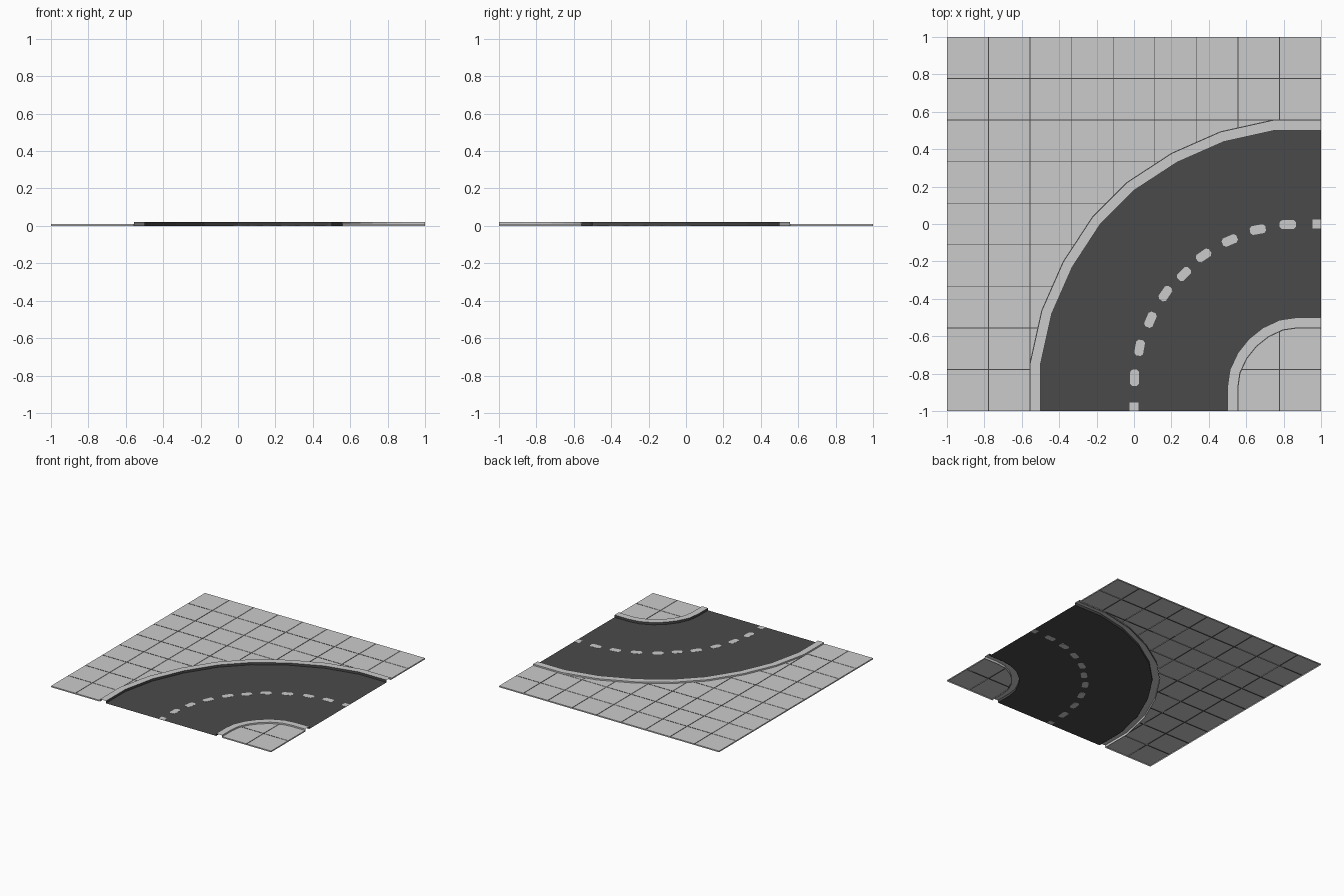
import bpy, bmesh, math
from mathutils import Vector

if "Cube" in bpy.data.objects:
    bpy.data.objects.remove(bpy.data.objects["Cube"])


def material(name, v):
    m = bpy.data.materials.new(name)
    m.diffuse_color = (v, v, v, 1)
    m.use_nodes = True
    m.node_tree.nodes["Principled BSDF"].inputs["Base Color"].default_value = m.diffuse_color
    return m


LIGHT = material("light concrete", 0.6)
DARK = material("dark asphalt", 0.068)


def finish(name, bm):
    me = bpy.data.meshes.new(name)
    bm.to_mesh(me)
    bm.free()
    me.materials.append(LIGHT)
    me.materials.append(DARK)
    ob = bpy.data.objects.new(name, me)
    bpy.context.collection.objects.link(ob)
    return ob


def mirrored(half):
    """Complete half a bend by reflecting it across the tile's diagonal."""
    pts = [Vector(p) for p in half]
    tail = [Vector((-p.y, -p.x)) for p in reversed(pts)]
    if (pts[-1] - tail[0]).length < 1e-5:
        tail = tail[1:]
    return pts + tail


def offset(path, d):
    """Mitred offset, positive to the left of travel."""
    out = []
    for i, p in enumerate(path):
        dirs = []
        if i > 0:
            dirs.append((p - path[i - 1]).normalized())
        if i < len(path) - 1:
            dirs.append((path[i + 1] - p).normalized())
        ns = [Vector((-t.y, t.x)) for t in dirs]
        n = sum(ns, Vector((0, 0))).normalized()
        out.append(p + n * (d / n.dot(ns[0])))
    return out


def strips(name, rails, mats):
    """Skin neighbouring rails; each rail is (path, height)."""
    bm = bmesh.new()
    rows = [[bm.verts.new((p.x, p.y, z)) for p in path] for path, z in rails]
    for a, b, m in zip(rows, rows[1:], mats):
        for i in range(len(a) - 1):
            f = bm.faces.new((a[i], a[i + 1], b[i + 1], b[i]))
            f.material_index = m
    bm.normal_update()
    if sum(f.normal.z for f in bm.faces) < 0:
        bmesh.ops.reverse_faces(bm, faces=bm.faces[:])
    return finish(name, bm)


def flat_polygon(bm, pts, z):
    f = bm.faces.new([bm.verts.new((p[0], p[1], z)) for p in pts])
    f.normal_update()
    if f.normal.z < 0:
        f.normal_flip()
    bmesh.ops.triangulate(bm, faces=[f])


outer = mirrored([(-.5, -1), (-.5, -.75), (-.44, -.48), (-.33, -.23), (-.18, 0)])
inner = mirrored([(.5, -1), (.5, -.87), (.513, -.78), (.555, -.69), (.615, -.615)])

# Road surface
bm = bmesh.new()
flat_polygon(bm, outer + inner[::-1], 0.001)
for f in bm.faces:
    f.material_index = 1
finish("road_surface", bm)

# Open-ended kerbs with dark road-side walls, and the thin joint behind them
KERB, JOINT = 0.055, 0.058
for label, path, s in (("outer", outer, 1), ("inner", inner, -1)):
    back = offset(path, s * KERB)
    strips(label + "_kerb", [(path, 0), (path, .02), (back, .02), (back, 0)], (1, 0, 0))
    strips(label + "_joint", [(back, .006), (offset(path, s * JOINT), .006)], (1,))


# Pavement sheets with a 9 x 9 grid of narrow grooves and a border skirt
STEP, HALF, TOP = 2 / 9, 0.002, 0.01


def pavement(name, pts):
    bm = bmesh.new()
    flat_polygon(bm, pts, TOP)
    for axis in (0, 1):
        for k in range(1, 9):
            for s in (-HALF, HALF):
                co, no = [0, 0, 0], [0, 0, 0]
                co[axis], no[axis] = -1 + k * STEP + s, 1
                bmesh.ops.bisect_plane(bm, geom=bm.verts[:] + bm.edges[:] + bm.faces[:],
                                       plane_co=co, plane_no=no, dist=1e-6)

    def in_groove(c):
        for v in (c.x, c.y):
            k = round((v + 1) / STEP)
            if 1 <= k <= 8 and abs(v + 1 - k * STEP) < HALF:
                return True
        return False

    grooves = [f for f in bm.faces if in_groove(f.calc_center_median())]
    for f in grooves:
        f.material_index = 1
    new = bmesh.ops.extrude_face_region(bm, geom=grooves)["geom"]
    bmesh.ops.translate(bm, vec=(0, 0, -0.004),
                        verts=[g for g in new if isinstance(g, bmesh.types.BMVert)])
    old = [f for f in grooves if f.is_valid and f not in new]
    if old:
        bmesh.ops.delete(bm, geom=old, context='FACES')
    # skirt along the tile border
    for a, b in zip(pts, pts[1:] + pts[:1]):
        if any(abs(a[i]) > .999 and abs(a[i] - b[i]) < 1e-4 for i in (0, 1)):
            bm.faces.new([bm.verts.new((p[0], p[1], z)) for p, z in
                          ((a, 0), (b, 0), (b, TOP), (a, TOP))])
    finish(name, bm)


pavement("outer_pavement", offset(outer, JOINT) +
         [Vector((1, 1)), Vector((-1, 1)), Vector((-1, -1))])
pavement("inner_pavement", (offset(inner, -JOINT) + [Vector((1, -1))])[::-1])

# Centre-line dashes: thin plates with clipped corners, visible from both sides
half_dashes = [(0, -.9775, 90, .045), (.003, -.822, 88, .088), (.03, -.662, 80, .085),
               (.088, -.512, 67, .085), (.168, -.372, 56, .085)]
dashes = half_dashes + [(.267, -.267, 45, .08)]
dashes += [(-y, -x, 90 - a, l) for x, y, a, l in half_dashes]
for n, (x, y, ang, length) in enumerate(dashes):
    L, W, c = length / 2, 0.024, 0.012
    if length < .05:
        c = 0.0001
    shape = [(L, W - c), (L - c, W), (c - L, W), (-L, W - c),
             (-L, c - W), (c - L, -W), (L - c, -W), (L, c - W)]
    ca, sa = math.cos(math.radians(ang)), math.sin(math.radians(ang))
    bm = bmesh.new()
    f = bm.faces.new([bm.verts.new((x + u * ca - v * sa, y + u * sa + v * ca, 0))
                      for u, v in shape])
    ext = bmesh.ops.extrude_face_region(bm, geom=[f], use_keep_orig=True)["geom"]
    bmesh.ops.translate(bm, vec=(0, 0, .002),
                        verts=[g for g in ext if isinstance(g, bmesh.types.BMVert)])
    bmesh.ops.recalc_face_normals(bm, faces=bm.faces[:])
    finish(f"centre_dash_{n + 1}", bm)
